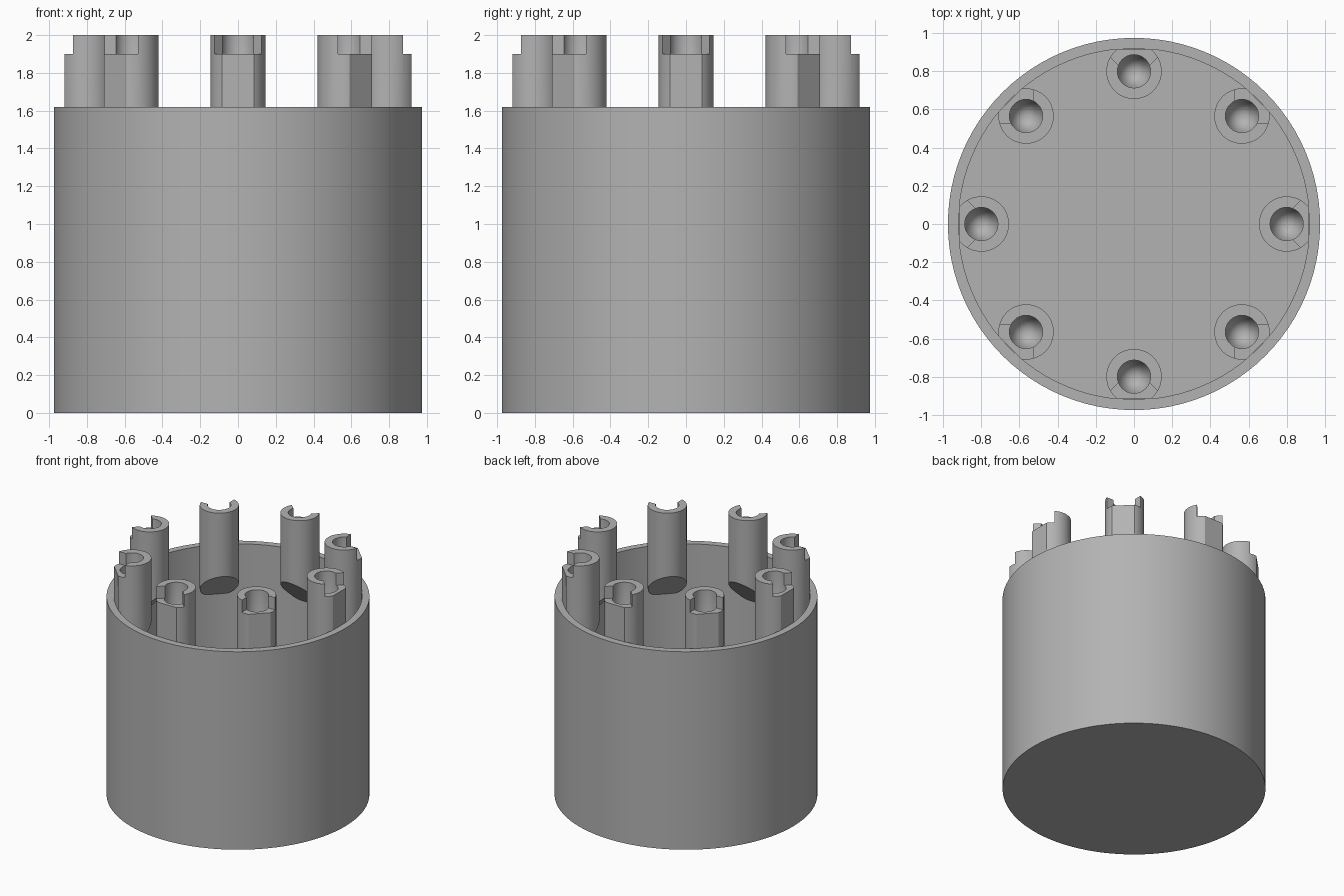
import bpy, bmesh, math
from mathutils import Matrix, Vector

cube = bpy.data.objects.get("Cube")
if cube:
    bpy.data.objects.remove(cube)

RADIUS, INNER, RIM, FLOOR = 0.975, 0.92, 1.62, 0.055   # cup
RING, POST_R, HOLE_R, TOP = 0.8, 0.145, 0.087, 2.0     # posts

grey = bpy.data.materials.new("plain_grey")
grey.use_nodes = True
colour = (0.45, 0.45, 0.45, 1)
grey.diffuse_color = colour
grey.node_tree.nodes["Principled BSDF"].inputs["Base Color"].default_value = colour


def make_object(name, bm):
    bmesh.ops.recalc_face_normals(bm, faces=bm.faces)
    mesh = bpy.data.meshes.new(name)
    bm.to_mesh(mesh)
    bm.free()
    mesh.materials.append(grey)
    obj = bpy.data.objects.new(name, mesh)
    bpy.context.collection.objects.link(obj)
    return obj


def lathe(name, profile, steps, x=0):
    """Spin an (r, z) profile around a vertical axis at the given x."""
    bm = bmesh.new()
    verts = [bm.verts.new((x + r, 0, z)) for r, z in profile]
    edges = [bm.edges.new(pair) for pair in zip(verts, verts[1:])]
    bmesh.ops.spin(bm, geom=verts + edges, cent=(x, 0, 0), axis=(0, 0, 1),
                   angle=math.tau, steps=steps, use_merge=True)
    bmesh.ops.remove_doubles(bm, verts=bm.verts, dist=1e-5)
    return make_object(name, bm)


def smooth(obj):
    bpy.ops.object.select_all(action="DESELECT")
    obj.select_set(True)
    bpy.context.view_layer.objects.active = obj
    bpy.ops.object.shade_smooth_by_angle(angle=math.radians(30))


def slice_off(bm, point, normal):
    """Remove everything on the normal side of a plane and cap the cut."""
    cut = bmesh.ops.bisect_plane(bm, geom=bm.verts[:] + bm.edges[:] + bm.faces[:],
                                 plane_co=point, plane_no=normal, clear_outer=True)
    edges = [e for e in cut["geom_cut"] if isinstance(e, bmesh.types.BMEdge)]
    bmesh.ops.contextual_create(bm, geom=edges)


# Open cup with a thin wall and floor
cup = lathe("cup", [(0, 0), (RADIUS, 0), (RADIUS, RIM), (INNER, RIM),
                    (INNER, FLOOR), (0, FLOOR)], 96)
smooth(cup)

# Post: round bar, flat towards the wall, underside sloping into the wall
bm = bmesh.new()
bmesh.ops.create_cone(bm, cap_ends=True, segments=48, radius1=POST_R, radius2=POST_R,
                      depth=1, matrix=Matrix.Translation((RING, 0, TOP - 0.5)))
slice_off(bm, Vector((INNER - 0.002, 0, 0)), Vector((1, 0, 0)))
slice_off(bm, Vector((RING - POST_R, 0, 1.48)), Vector((-1, 0, -1)))
post = make_object("post_1", bm)

# Screw hole with a pointed end
hole = lathe("hole_cutter", [(0, 1.45), (HOLE_R, 1.6), (HOLE_R, TOP + 0.1),
                             (0, TOP + 0.1)], 32, RING)

# Square notch opening the top of the post outwards, corner first
bm = bmesh.new()
bmesh.ops.create_cube(bm, size=0.4, matrix=Matrix.Translation(
    (RING - 0.05 + 0.2 * math.sqrt(2), 0, 2.1)) @ Matrix.Rotation(math.pi / 4, 4, "Z"))
notch = make_object("notch_cutter", bm)

for cutter in (hole, notch):
    cutter.hide_render = True
    mod = post.modifiers.new(cutter.name, "BOOLEAN")
    mod.operation, mod.solver, mod.object = "DIFFERENCE", "EXACT", cutter
bpy.context.view_layer.update()
graph = bpy.context.evaluated_depsgraph_get()
cut_mesh = bpy.data.meshes.new_from_object(post.evaluated_get(graph))
post.modifiers.clear()
post.data = cut_mesh
for cutter in (hole, notch):
    bpy.data.objects.remove(cutter)
smooth(post)

# Ring of eight posts
for i in range(1, 8):
    copy = post.copy()
    copy.name = f"post_{i + 1}"
    copy.rotation_euler.z = i * math.tau / 8
    bpy.context.collection.objects.link(copy)
